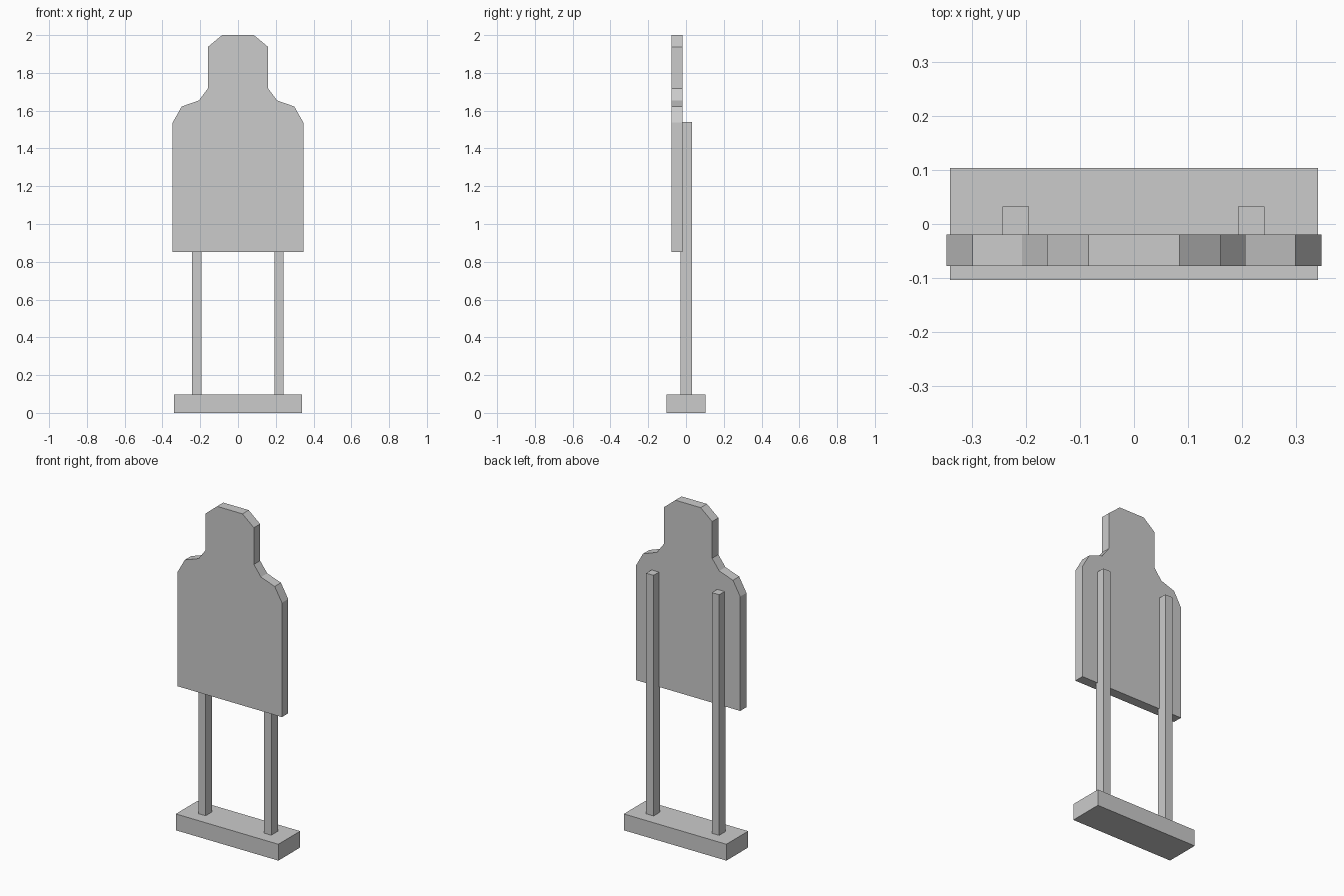
import bpy, bmesh

if "Cube" in bpy.data.objects:
    bpy.data.objects.remove(bpy.data.objects["Cube"])


def extruded(name, outline, y0, y1):
    """Closed solid from an XZ outline, extruded from y0 to y1."""
    bm = bmesh.new()
    face = bm.faces.new([bm.verts.new((x, y0, z)) for x, z in outline])
    ext = bmesh.ops.extrude_face_region(bm, geom=[face], use_keep_orig=True)
    moved = [v for v in ext["geom"] if isinstance(v, bmesh.types.BMVert)]
    bmesh.ops.translate(bm, verts=moved, vec=(0, y1 - y0, 0))
    bmesh.ops.recalc_face_normals(bm, faces=bm.faces)
    mesh = bpy.data.meshes.new(name)
    bm.to_mesh(mesh)
    bm.free()
    obj = bpy.data.objects.new(name, mesh)
    bpy.context.collection.objects.link(obj)
    return obj


def box(name, x0, x1, y0, y1, z0, z1):
    return extruded(name, [(x0, z0), (x1, z0), (x1, z1), (x0, z1)], y0, y1)


# Base plank
box("base", -0.34, 0.34, -0.103, 0.103, 0, 0.098)

# Two support posts behind the board
for side, x in (("left", -0.218), ("right", 0.217)):
    box(side + "_post", x - 0.0245, x + 0.0245, -0.03, 0.032, 0.098, 1.54)

# Silhouette board: right half of the outline, mirrored to the left
half = [(0.346, 0.852), (0.346, 1.537), (0.298, 1.622), (0.207, 1.654),
        (0.16, 1.717), (0.16, 1.937), (0.084, 2.0)]
outline = half + [(-x, z) for x, z in reversed(half)]
extruded("target_board", outline, -0.078, -0.019)
